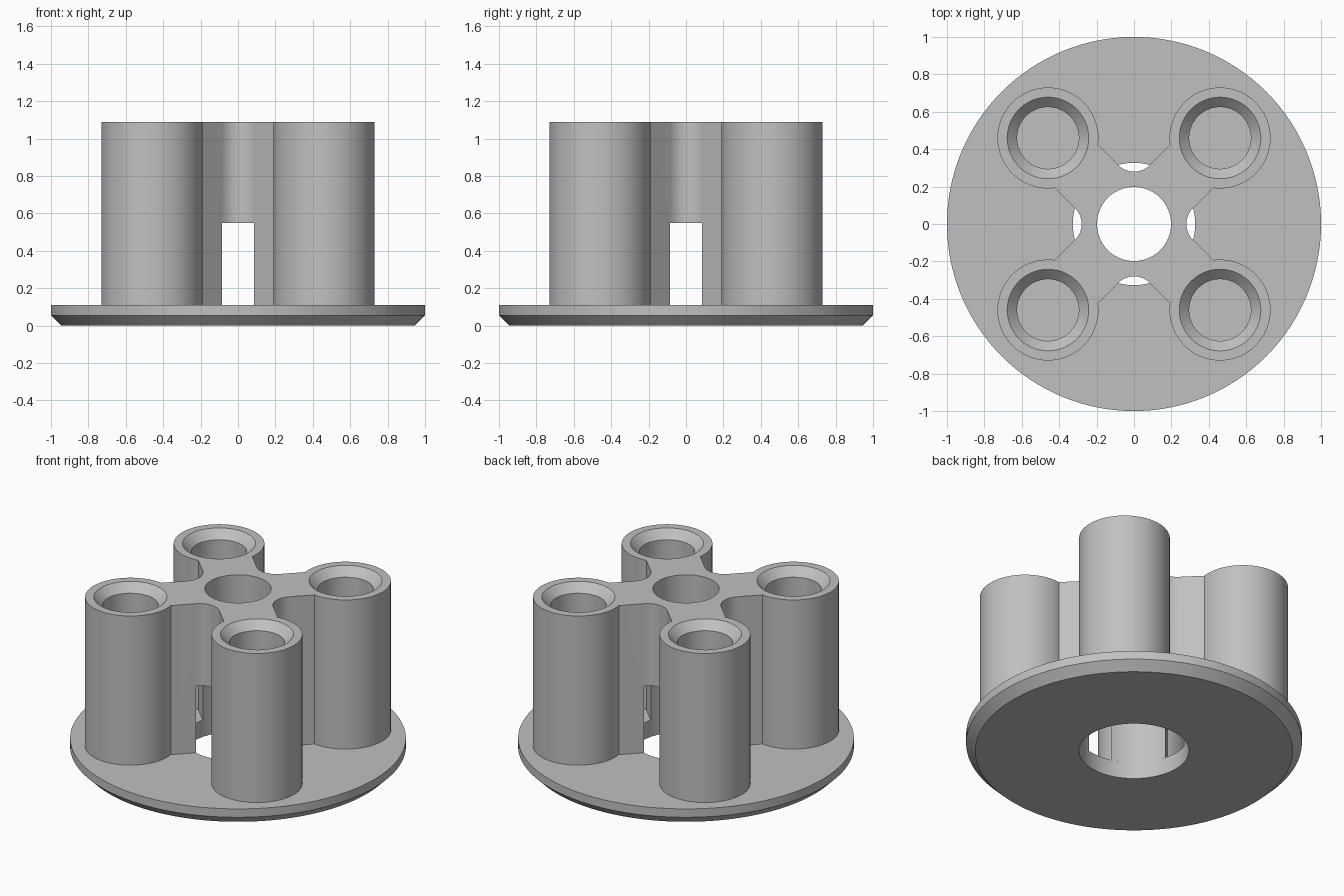
import bpy, bmesh
from math import cos, sin, pi, radians
from mathutils import Matrix, Vector

cube = bpy.data.objects.get("Cube")
if cube:
    bpy.data.objects.remove(cube, do_unlink=True)

BASE_TOP, TOP = 0.11, 1.09
PILLAR = 0.46            # pillar offset along x and y
ARM = 0.163              # half width of an arm
FILLET = 0.12            # radius between neighbouring arms

grey = bpy.data.materials.new("plain grey")
grey.use_nodes = True
colour = (0.53, 0.53, 0.53, 1)
grey.diffuse_color = colour
grey.node_tree.nodes["Principled BSDF"].inputs["Base Color"].default_value = colour


def finish(name, bm):
    bmesh.ops.remove_doubles(bm, verts=bm.verts, dist=1e-5)
    bmesh.ops.recalc_face_normals(bm, faces=bm.faces)
    mesh = bpy.data.meshes.new(name)
    bm.to_mesh(mesh)
    bm.free()
    mesh.materials.append(grey)
    obj = bpy.data.objects.new(name, mesh)
    bpy.context.collection.objects.link(obj)
    return obj


def lathe(name, profile, closed=False, at=(0, 0), steps=96):
    """Spin a radius/height profile about a vertical axis."""
    bm = bmesh.new()
    verts = [bm.verts.new((r, 0, z)) for r, z in profile]
    pairs = list(zip(verts, verts[1:]))
    if closed:
        pairs.append((verts[-1], verts[0]))
    edges = [bm.edges.new(p) for p in pairs]
    bmesh.ops.spin(bm, geom=verts + edges, cent=(0, 0, 0), axis=(0, 0, 1),
                   angle=2 * pi, steps=steps)
    bmesh.ops.translate(bm, verts=bm.verts, vec=(at[0], at[1], 0))
    return finish(name, bm)


def cylinder(name, r, z0, z1, at=(0, 0)):
    return lathe(name, [(0, z0), (r, z0), (r, z1), (0, z1)], at=at)


def combine(target, tool, operation):
    mod = target.modifiers.new(operation.title(), 'BOOLEAN')
    mod.operation, mod.solver, mod.object = operation, 'EXACT', tool
    bpy.context.view_layer.objects.active = target
    bpy.ops.object.modifier_apply(modifier=mod.name)
    bpy.data.objects.remove(tool, do_unlink=True)


def smooth(obj):
    bpy.ops.object.select_all(action='DESELECT')
    obj.select_set(True)
    bpy.context.view_layer.objects.active = obj
    bpy.ops.object.shade_smooth_by_angle(angle=radians(30))


# Round base with chamfered lower rim and a wide central opening
base = lathe("base_flange", [(0.327, 0), (0.945, 0), (1, 0.055),
                             (1, BASE_TOP), (0.327, BASE_TOP)], closed=True, steps=128)

# Four diagonal arms joined by rounded inner corners
bm = bmesh.new()
outline = []
centre = Vector((0, 0.28 + FILLET, 0))
for k in range(4):
    turn = Matrix.Rotation(-k * pi / 2, 3, 'Z')
    for i in range(17):
        a = radians(-135 + 90 * i / 16)
        outline.append(turn @ (centre + FILLET * Vector((cos(a), sin(a), 0))))
    # square end of the arm, hidden inside the pillar
    arm = Matrix.Rotation(pi / 4, 3, 'Z')
    for side in (ARM, -ARM):
        outline.append(turn @ arm @ Vector((0.58, side, 0)))
face = bm.faces.new([bm.verts.new((p.x, p.y, BASE_TOP)) for p in outline])
top = bmesh.ops.extrude_face_region(bm, geom=[face])["geom"]
bmesh.ops.translate(bm, vec=(0, 0, TOP - BASE_TOP),
                    verts=[v for v in top if isinstance(v, bmesh.types.BMVert)])
hub = finish("hub_with_pillars", bm)

# Pillars, each with a countersunk bore
corners = [(x, y) for x in (-PILLAR, PILLAR) for y in (-PILLAR, PILLAR)]
for at in corners:
    combine(hub, cylinder("pillar", 0.27, BASE_TOP, TOP, at), 'UNION')
for at in corners:
    drill = lathe("pillar_bore", [(0, 0), (0.165, 0), (0.165, TOP - 0.053),
                                  (0.218, TOP), (0.218, TOP + 0.1), (0, TOP + 0.1)], at=at)
    combine(hub, drill, 'DIFFERENCE')

# Central bore, widened below so that it breaks out between the arms
bore = lathe("centre_bore", [(0, 0), (0.327, 0), (0.327, 0.55), (0.198, 0.55),
                             (0.198, TOP + 0.1), (0, TOP + 0.1)])
combine(hub, bore, 'DIFFERENCE')

for part in (base, hub):
    smooth(part)
